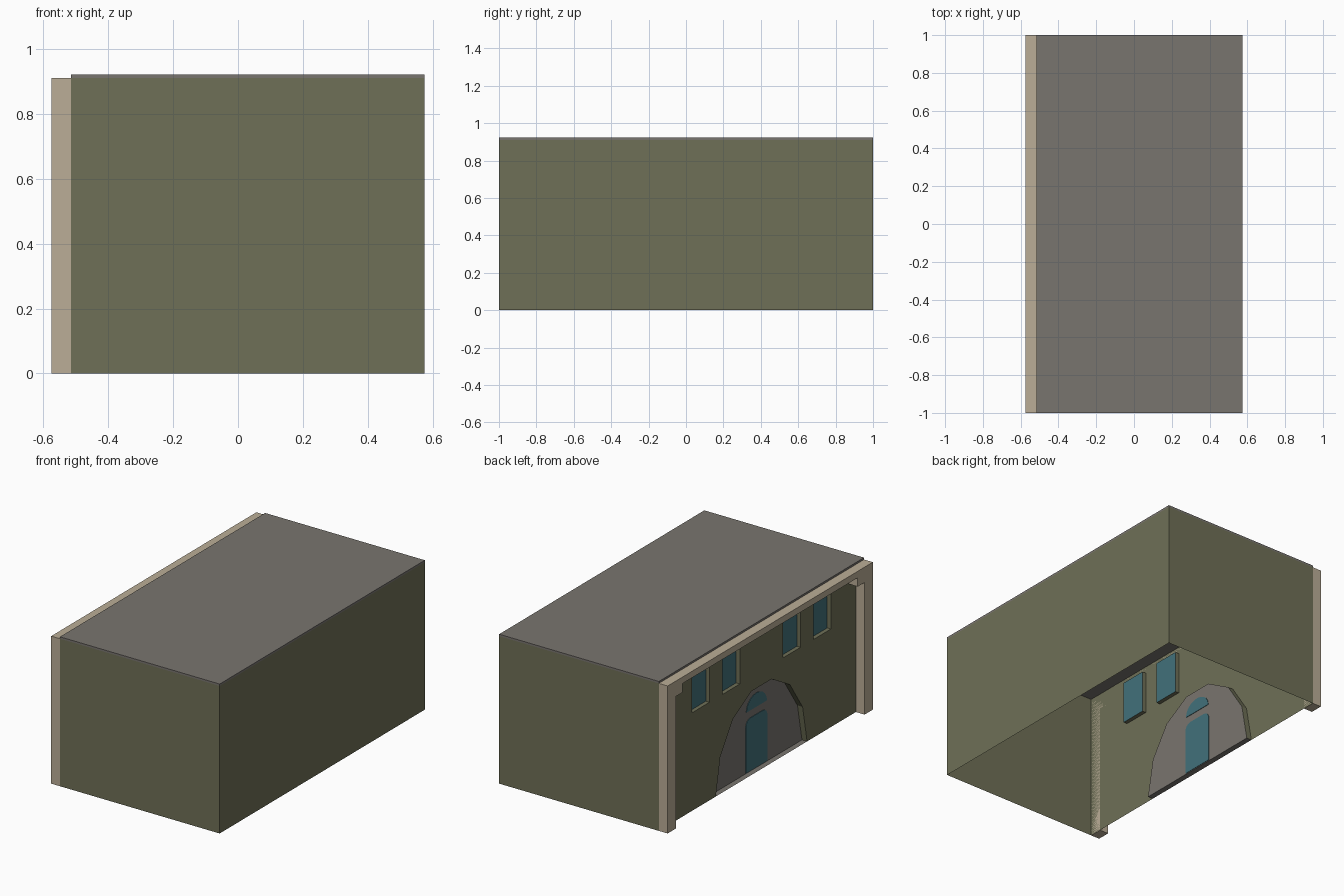
import bpy, bmesh, math
from mathutils import Vector

if "Cube" in bpy.data.objects:
    bpy.data.objects.remove(bpy.data.objects["Cube"])


def material(name, rgb):
    lin = [((c / 255 + 0.055) / 1.055) ** 2.4 for c in rgb]
    m = bpy.data.materials.new(name)
    m.diffuse_color = (*lin, 1)
    m.use_nodes = True
    m.node_tree.nodes["Principled BSDF"].inputs["Base Color"].default_value = m.diffuse_color
    return m


OLIVE = material("olive_plaster", (111, 112, 87))
GRAY = material("gray_stone", (121, 117, 111))
TAN = material("tan_trim", (187, 174, 151))
TEAL = material("teal_glass", (66, 113, 123))

X0, X1, WALL = -0.575, 0.575, -0.515   # trim front, back wall, facade plane
EAVE, TOP = 0.91, 0.922


def finish(name, bm, *mats):
    me = bpy.data.meshes.new(name)
    bm.to_mesh(me)
    bm.free()
    for m in mats:
        me.materials.append(m)
    ob = bpy.data.objects.new(name, me)
    bpy.context.collection.objects.link(ob)
    return ob


def ring(bm, pts, x):
    return [bm.verts.new((x, y, z)) for y, z in pts]


def plate(name, pts, x, depth, mat):
    """Flat (y, z) outline at x, extruded along +x by depth when depth > 0."""
    bm = bmesh.new()
    f = bm.faces.new(ring(bm, pts, x))
    if depth:
        ext = bmesh.ops.extrude_face_region(bm, geom=[f], use_keep_orig=True)
        vs = [g for g in ext["geom"] if isinstance(g, bmesh.types.BMVert)]
        bmesh.ops.translate(bm, verts=vs, vec=(depth, 0, 0))
        bmesh.ops.recalc_face_normals(bm, faces=bm.faces)
    else:
        f.normal_update()
        if f.normal.x > 0:
            f.normal_flip()
    return finish(name, bm, mat)


def reveal(name, pts, depth):
    """Sides of a recess; the flat ground strip becomes stone."""
    bm = bmesh.new()
    a, b = ring(bm, pts, WALL), ring(bm, pts, WALL + depth)
    cy = sum(p[0] for p in pts) / len(pts)
    cz = sum(p[1] for p in pts) / len(pts)
    for i in range(len(pts)):
        j = (i + 1) % len(pts)
        f = bm.faces.new((a[i], a[j], b[j], b[i]))
        f.normal_update()
        c = f.calc_center_median()
        if f.normal.dot(Vector((0, cy - c.y, cz - c.z))) < 0:
            f.normal_flip()
        f.material_index = 1 if c.z < 0.001 else 0
    return finish(name, bm, OLIVE, GRAY)


def rect(y0, y1, z0, z1):
    return [(y0, z0), (y1, z0), (y1, z1), (y0, z1)]


def arc(w, h, z, n):
    return [(w * math.cos(math.pi * i / n), z + h * math.sin(math.pi * i / n))
            for i in range(n + 1)]


# Openings in the facade
arch = arc(0.445, 0.53, 0, 7)
windows = [rect(y - 0.085, y + 0.085, 0.605, 0.868)
           for y in (-0.592, -0.295, 0.295, 0.592)]

# Facade wall with the arch and window holes cut out
bm = bmesh.new()
outline = [(1, 0), (1, EAVE), (-1, EAVE), (-1, 0)] + arch[::-1]
for loop in [outline] + windows:
    vs = ring(bm, loop, WALL)
    for i in range(len(vs)):
        bm.edges.new((vs[i], vs[(i + 1) % len(vs)]))
bmesh.ops.triangle_fill(bm, edges=bm.edges[:], use_beauty=True, normal=(-1, 0, 0))
finish("facade_wall", bm, OLIVE)

# Remaining three walls, open underneath
bm = bmesh.new()
path = [(WALL, -1), (X1, -1), (X1, 1), (WALL, 1)]
low = [bm.verts.new((x, y, 0)) for x, y in path]
high = [bm.verts.new((x, y, EAVE)) for x, y in path]
for i in range(3):
    bm.faces.new((low[i], low[i + 1], high[i + 1], high[i]))
finish("outer_walls", bm, OLIVE)

# Flat roof slab
plate("roof", rect(-1, 1, EAVE, TOP), WALL, X1 - WALL, GRAY)

# Pilasters, stepped corbels and lintel in one portal frame
half = [(1, EAVE), (1, 0), (0.92, 0), (0.92, 0.815), (0.853, 0.815), (0.853, 0.87)]
plate("portal_frame", half + [(-y, z) for y, z in half[::-1]], X0, WALL - X0, TAN)

# Recessed windows
for i, w in enumerate(windows):
    reveal(f"window_reveal_{i + 1}", w, 0.025)
    plate(f"window_glass_{i + 1}", w, WALL + 0.025, 0, TEAL)

# Recessed arch panel with door and fanlight showing on both sides
D = 0.035
reveal("arch_reveal", arch, D)
plate("arch_panel", arch, WALL + D, 0, GRAY)
r = 0.045
corner = [(0.06 + r * math.cos(t * math.pi / 8), 0.285 + r * math.sin(t * math.pi / 8))
          for t in range(5)]
side = [(0.105, 0.004)] + corner
plate("door", side + [(-y, z) for y, z in side[::-1]], WALL + D - 0.003, 0.006, TEAL)
plate("fanlight", arc(0.1, 0.085, 0.377, 10), WALL + D - 0.003, 0.006, TEAL)
